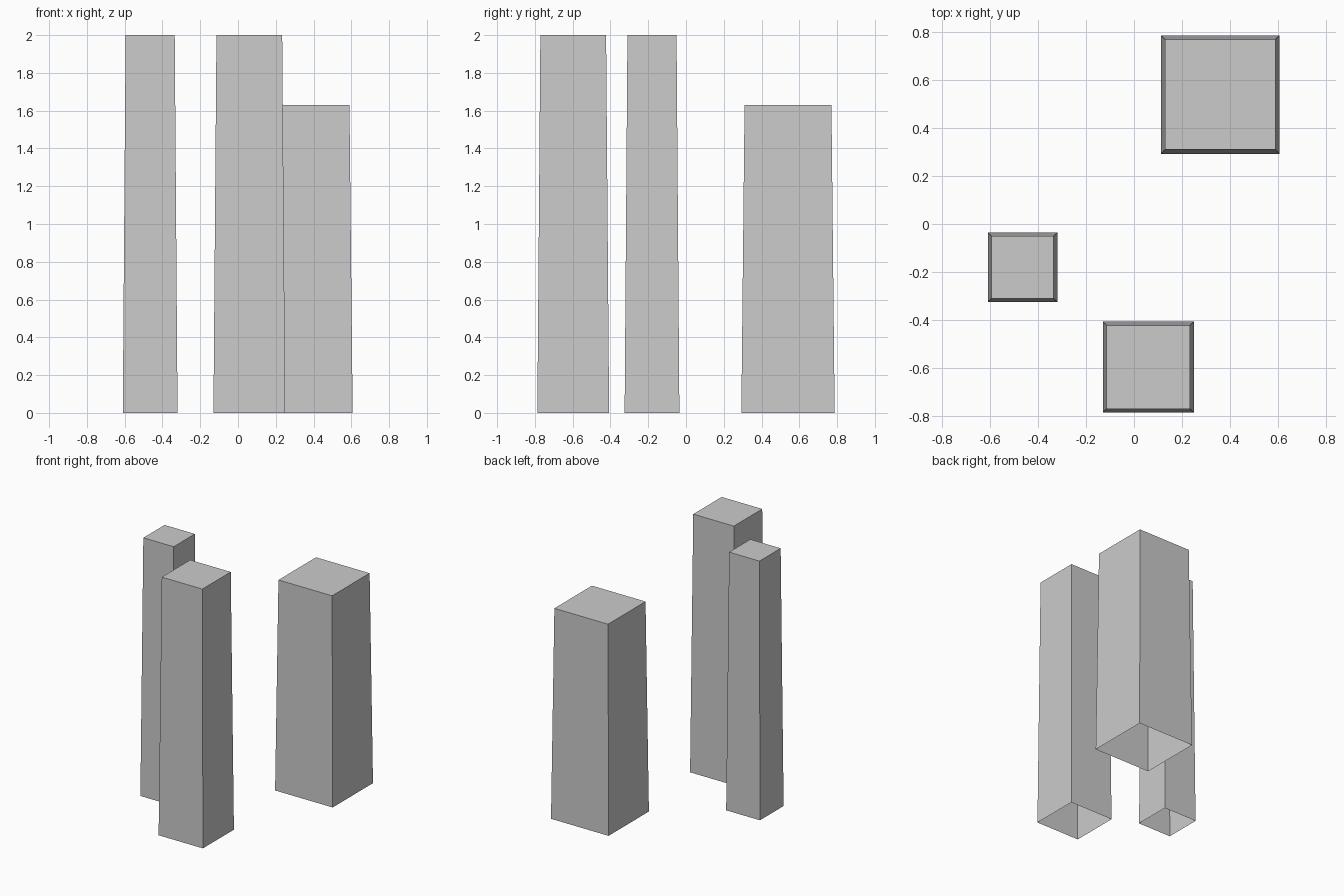
import bpy
import bmesh

if "Cube" in bpy.data.objects:
    bpy.data.objects.remove(bpy.data.objects["Cube"])


def tower(name, x, y, base, top, height):
    """Tapered square tower with a flat roof and an open bottom."""
    bm = bmesh.new()
    bmesh.ops.create_cube(bm, size=2)
    for v in bm.verts:
        upper = v.co.z > 0
        half = top if upper else base
        v.co = (x + v.co.x * half, y + v.co.y * half, height if upper else 0)
    bm.normal_update()
    floor = [f for f in bm.faces if f.normal.z < -0.9]
    bmesh.ops.delete(bm, geom=floor, context='FACES_ONLY')
    mesh = bpy.data.meshes.new(name)
    bm.to_mesh(mesh)
    bm.free()
    obj = bpy.data.objects.new(name, mesh)
    bpy.context.collection.objects.link(obj)


# Slim left tower, tall front tower, wide rear tower
tower("slim_tower", -0.465, -0.18, 0.145, 0.13, 2.0)
tower("front_tower", 0.06, -0.597, 0.19, 0.174, 2.0)
tower("wide_tower", 0.36, 0.54, 0.247, 0.23, 1.63)
